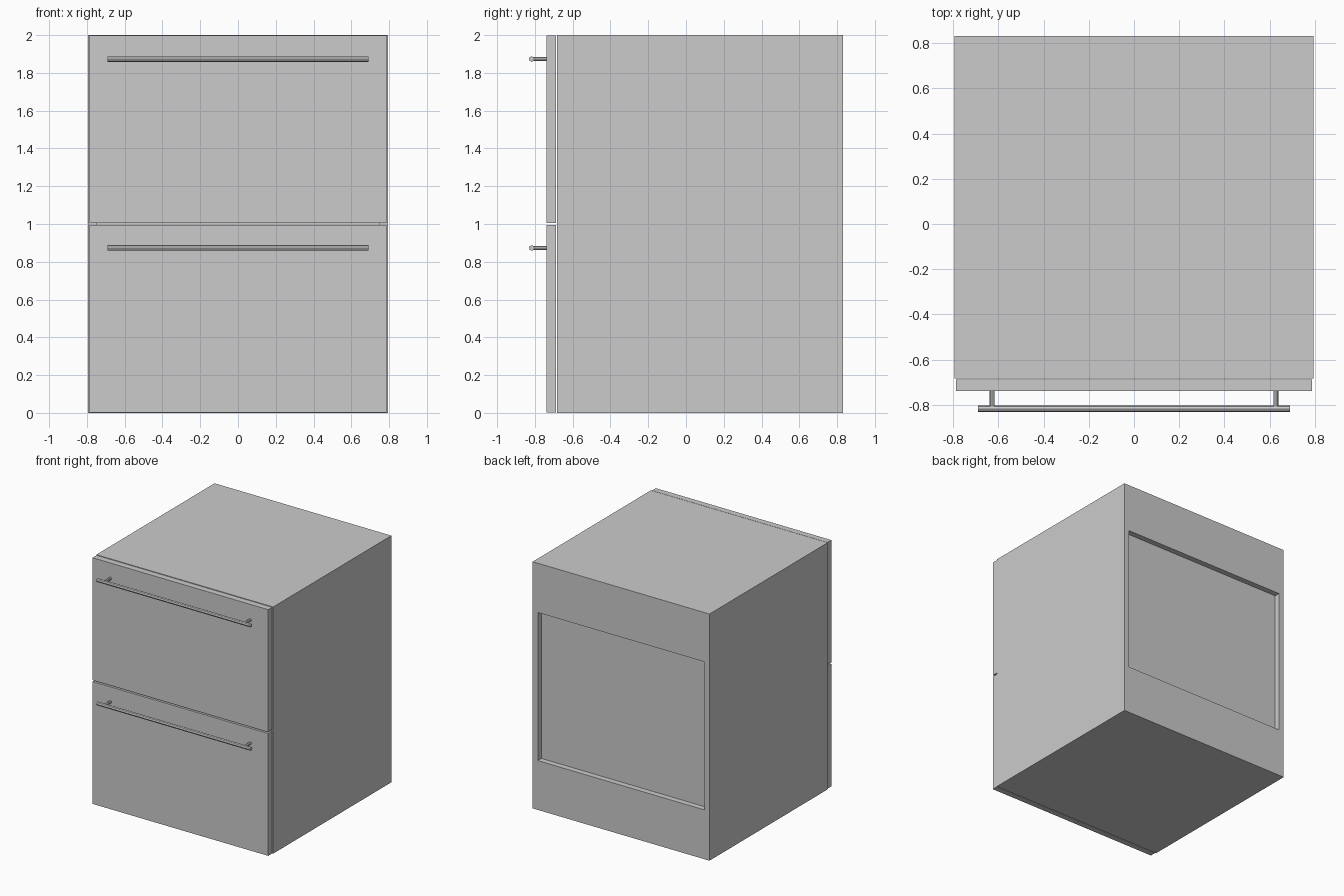
import bpy, math

cube = bpy.data.objects.get("Cube")
if cube:
    bpy.data.objects.remove(cube, do_unlink=True)

# Single plain grey finish
grey = bpy.data.materials.new("light_grey")
grey.use_nodes = True
colour = (0.6, 0.6, 0.6, 1)
grey.diffuse_color = colour
grey.node_tree.nodes["Principled BSDF"].inputs["Base Color"].default_value = colour


def box(name, x0, x1, y0, y1, z0, z1):
    bpy.ops.mesh.primitive_cube_add(size=1, location=((x0 + x1) / 2, (y0 + y1) / 2, (z0 + z1) / 2))
    ob = bpy.context.object
    ob.name = name
    ob.scale = (x1 - x0, y1 - y0, z1 - z0)
    bpy.ops.object.transform_apply(location=False, rotation=False, scale=True)
    ob.data.materials.append(grey)
    return ob


def rod(name, centre, radius, length, rotation):
    bpy.ops.mesh.primitive_cylinder_add(vertices=8, radius=radius, depth=length,
                                        location=centre, rotation=rotation)
    ob = bpy.context.object
    ob.name = name
    ob.data.materials.append(grey)
    return ob


W, FRONT, BACK, H = 0.793, -0.682, 0.832, 2.0   # carcass half width, depth range, height
T = 0.046                                       # board thickness
IN = W - T

# Carcass boards
for side, s in (("left", 1), ("right", -1)):
    box(side + "_side_panel", min(s * IN, s * W), max(s * IN, s * W), FRONT, BACK, 0, H)
box("bottom_panel", -IN, IN, FRONT, BACK, 0, T)
box("top_panel", -IN, IN, FRONT, BACK, H - T, H)

# Back rails with the recessed back panel between them
box("lower_back_rail", -IN, IN, BACK - T, BACK, T, 0.4)
box("upper_back_rail", -IN, IN, BACK - T, BACK, 1.6, H - T)
box("back_panel", -IN, IN, BACK - 2 * T, BACK - T, T, H - T)

# Drawer fronts, each with a bar handle on two posts
FACE = -0.738
for level, z0, z1, zh in (("lower", 0.002, 0.994, 0.873), ("upper", 1.005, 1.998, 1.873)):
    box(level + "_drawer_front", -0.787, 0.787, FACE, -0.688, z0, z1)
    rod(level + "_handle_bar", (0, -0.817, zh), 0.0145, 1.38, (0, math.pi / 2, 0))
    for side, s in (("left", 1), ("right", -1)):
        rod(f"{level}_{side}_handle_post", (s * 0.627, (FACE - 0.817) / 2, zh),
            0.011, FACE + 0.817, (math.pi / 2, 0, 0))
